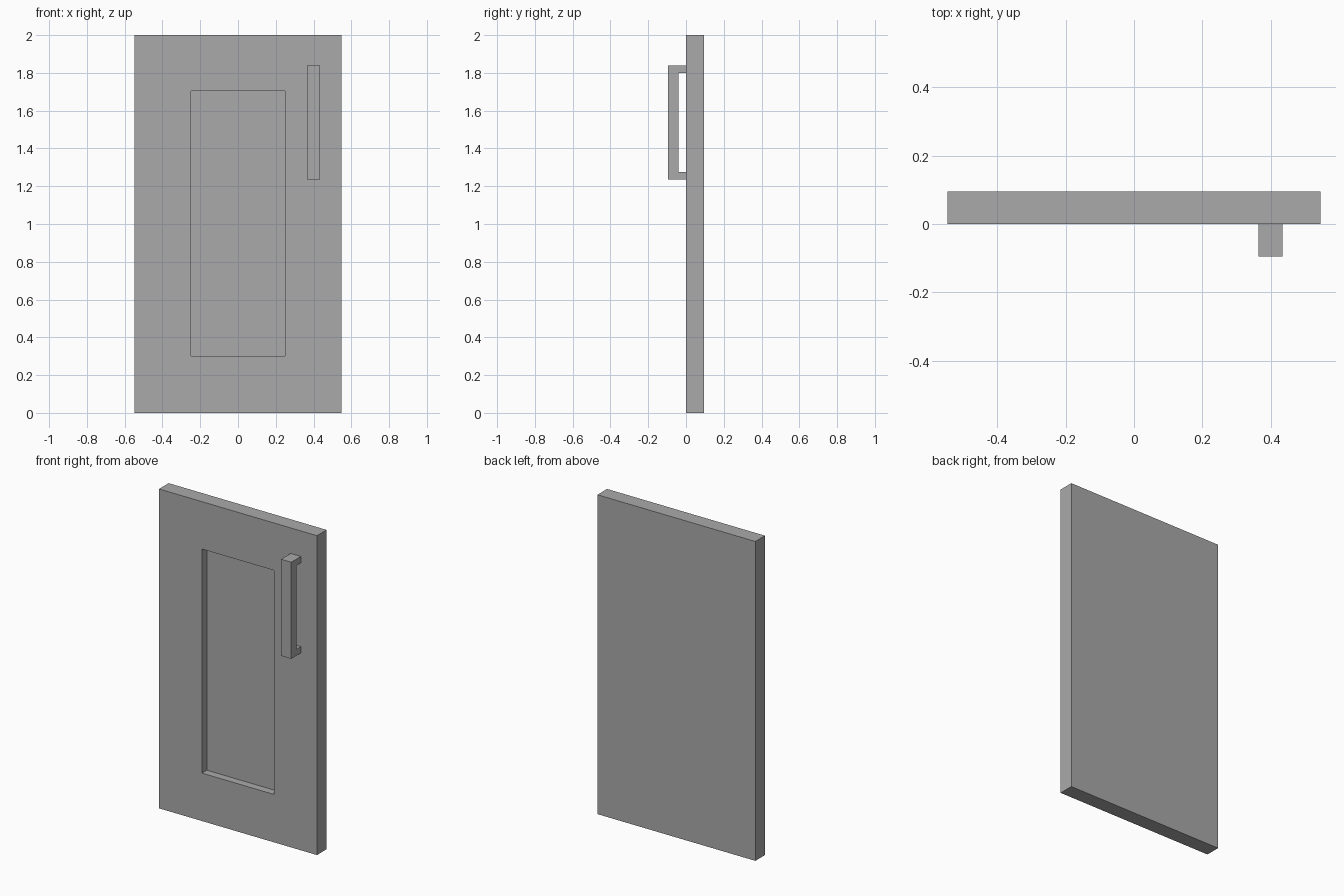
import bpy
import bmesh

cube = bpy.data.objects.get("Cube")
if cube:
    bpy.data.objects.remove(cube, do_unlink=True)

grey = bpy.data.materials.new("plain_grey")
grey.use_nodes = True
colour = (0.4, 0.4, 0.4, 1)
grey.diffuse_color = colour
grey.node_tree.nodes["Principled BSDF"].inputs["Base Color"].default_value = colour


def finish(bm, name):
    bmesh.ops.recalc_face_normals(bm, faces=bm.faces)
    mesh = bpy.data.meshes.new(name)
    bm.to_mesh(mesh)
    bm.free()
    mesh.materials.append(grey)
    obj = bpy.data.objects.new(name, mesh)
    bpy.context.collection.objects.link(obj)
    return obj


def extrude_profile(bm, points, direction):
    """Fill a closed outline and extrude it into a solid."""
    face = bm.faces.new([bm.verts.new(p) for p in points])
    result = bmesh.ops.extrude_face_region(bm, geom=[face], use_keep_orig=True)
    verts = [v for v in result["geom"] if isinstance(v, bmesh.types.BMVert)]
    bmesh.ops.translate(bm, verts=verts, vec=direction)


def box(name, x, y, z):
    bm = bmesh.new()
    outline = [(x[0], y[0], z[0]), (x[1], y[0], z[0]),
               (x[1], y[0], z[1]), (x[0], y[0], z[1])]
    extrude_profile(bm, outline, (0, y[1] - y[0], 0))
    return finish(bm, name)


# Door slab with a recessed front panel
door = box("door_panel", (-0.547, 0.547), (0, 0.095), (0, 2))
cutter = box("recess_cutter", (-0.25, 0.25), (-0.05, 0.048), (0.3, 1.703))
cutter.hide_render = True
cutter.hide_viewport = True
cutter.display_type = 'WIRE'
cut = door.modifiers.new("recess", 'BOOLEAN')
cut.operation = 'DIFFERENCE'
cut.solver = 'EXACT'
cut.object = cutter

# Bracket handle extruded from its side profile
profile = [(0, 1.235), (-0.095, 1.235), (-0.095, 1.84), (0, 1.84),
           (0, 1.8), (-0.04, 1.8), (-0.04, 1.275), (0, 1.275)]
bm = bmesh.new()
extrude_profile(bm, [(0.365, y, z) for y, z in profile], (0.07, 0, 0))
finish(bm, "handle")
